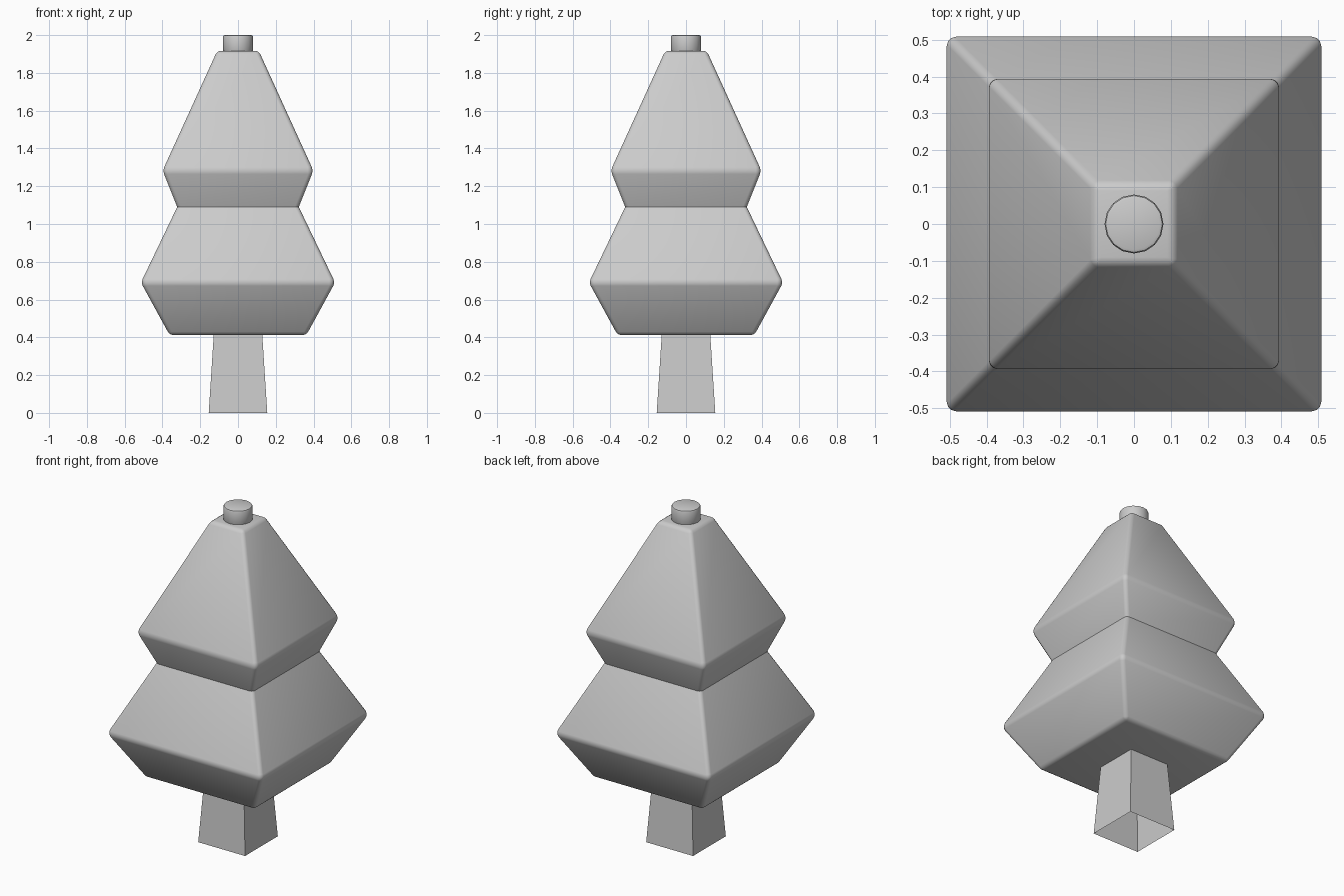
import bpy, bmesh, math

if "Cube" in bpy.data.objects:
    bpy.data.objects.remove(bpy.data.objects["Cube"])

mat = bpy.data.materials.new("light_grey")
mat.diffuse_color = (0.6, 0.6, 0.6, 1)
mat.use_nodes = True
mat.node_tree.nodes["Principled BSDF"].inputs["Base Color"].default_value = mat.diffuse_color


def finish(name, bm, bevel=0.0, segments=3):
    bmesh.ops.recalc_face_normals(bm, faces=bm.faces)
    mesh = bpy.data.meshes.new(name)
    bm.to_mesh(mesh)
    bm.free()
    mesh.materials.append(mat)
    ob = bpy.data.objects.new(name, mesh)
    bpy.context.collection.objects.link(ob)
    bpy.ops.object.select_all(action='DESELECT')
    ob.select_set(True)
    bpy.context.view_layer.objects.active = ob
    if bevel:
        mod = ob.modifiers.new("rounded_edges", 'BEVEL')
        mod.width = bevel
        mod.segments = segments
        mod.limit_method = 'ANGLE'
        mod.angle_limit = math.radians(30)
        bpy.ops.object.modifier_apply(modifier=mod.name)
    bpy.ops.object.shade_smooth_by_angle(angle=math.radians(35))
    return ob


def square_stack(name, profile, cap_bottom=False, cap_top=False, bevel=0.0):
    """Square rings from (half width, height) pairs, joined by flat sides."""
    bm = bmesh.new()
    rings = [[bm.verts.new((sx * h, sy * h, z))
              for sx, sy in ((-1, -1), (1, -1), (1, 1), (-1, 1))]
             for h, z in profile]
    for a, b in zip(rings, rings[1:]):
        for i in range(4):
            j = (i + 1) % 4
            bm.faces.new((a[i], a[j], b[j], b[i]))
    if cap_bottom:
        bm.faces.new(rings[0][::-1])
    if cap_top:
        bm.faces.new(rings[-1])
    return finish(name, bm, bevel)


# Tapered trunk, open underneath
square_stack("trunk", [(0.155, 0.0), (0.128, 0.42)])

# Two foliage tiers meeting at a sharp waist
square_stack("lower_foliage", [(0.362, 0.412), (0.514, 0.69), (0.322, 1.09)],
             cap_bottom=True, bevel=0.02)
square_stack("upper_foliage", [(0.322, 1.09), (0.399, 1.283), (0.11, 1.917)],
             cap_top=True, bevel=0.02)

# Round stub on the tip
bm = bmesh.new()
bmesh.ops.create_cone(bm, cap_ends=True, segments=16, radius1=0.08,
                      radius2=0.08, depth=0.09)
bmesh.ops.translate(bm, verts=bm.verts, vec=(0, 0, 1.955))
finish("tip_stub", bm, bevel=0.01, segments=2)
